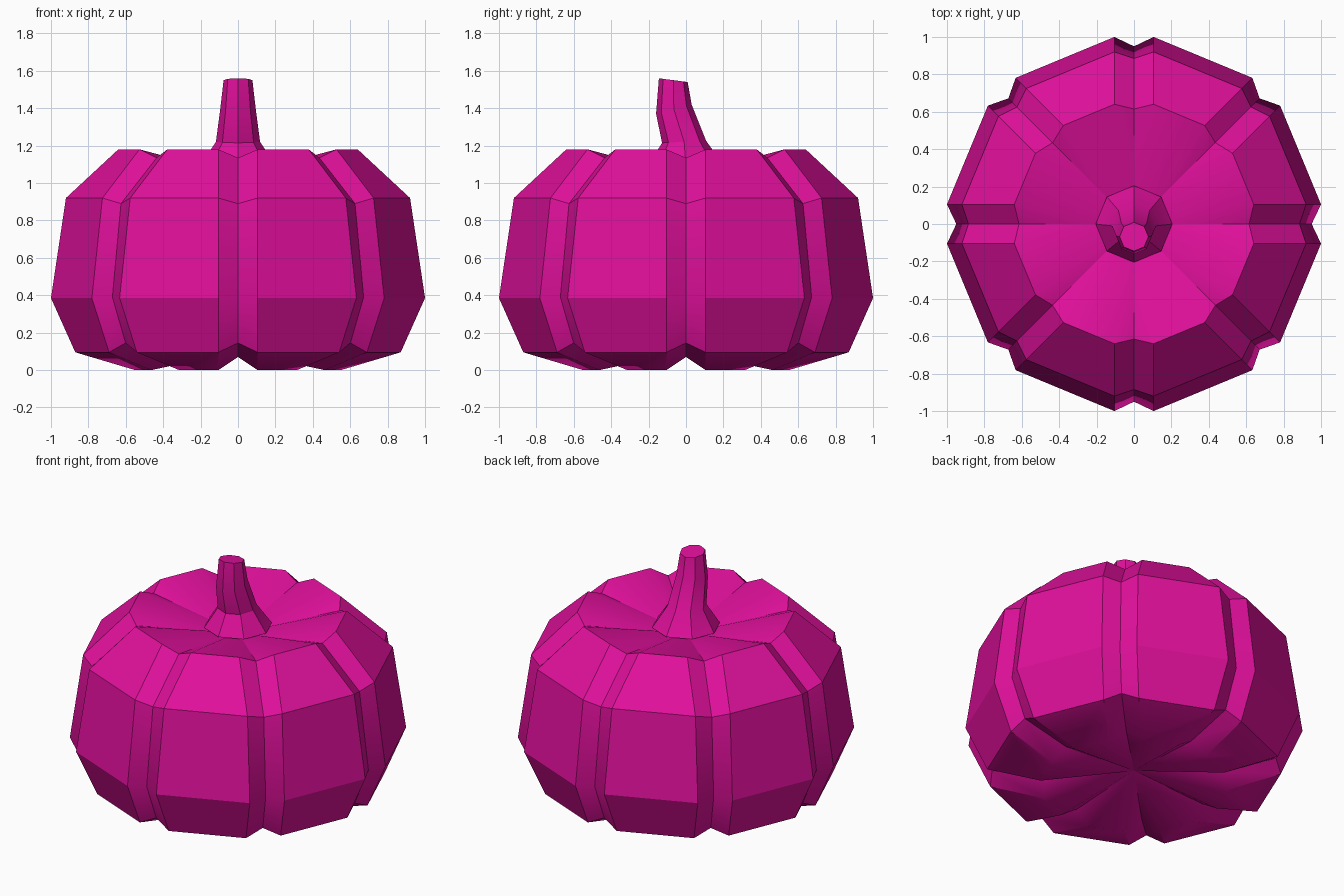
import bpy, math
from mathutils import Vector

if "Cube" in bpy.data.objects:
    bpy.data.objects.remove(bpy.data.objects["Cube"])

mat = bpy.data.materials.new("magenta")
mat.diffuse_color = (0.75, 0.005, 0.33, 1)
mat.use_nodes = True
mat.node_tree.nodes["Principled BSDF"].inputs["Base Color"].default_value = mat.diffuse_color


def skin(name, rings, bottom=None, top=None):
    """Join equal rings with quads; close ends with a centre point or an n-gon."""
    n = len(rings[0])
    verts = [v for r in rings for v in r]
    faces = [(k * n + i, k * n + (i + 1) % n, (k + 1) * n + (i + 1) % n, (k + 1) * n + i)
             for k in range(len(rings) - 1) for i in range(n)]
    last = (len(rings) - 1) * n
    if bottom:
        verts.append(bottom)
        faces += [((i + 1) % n, i, len(verts) - 1) for i in range(n)]
    else:
        faces.append(tuple(reversed(range(n))))
    if top:
        verts.append(top)
        faces += [(last + i, last + (i + 1) % n, len(verts) - 1) for i in range(n)]
    else:
        faces.append(tuple(range(last, last + n)))
    mesh = bpy.data.meshes.new(name)
    mesh.from_pydata(verts, [], faces)
    mesh.materials.append(mat)
    obj = bpy.data.objects.new(name, mesh)
    bpy.context.collection.objects.link(obj)
    bpy.ops.object.select_all(action='DESELECT')
    obj.select_set(True)
    bpy.context.view_layer.objects.active = obj
    bpy.ops.object.shade_smooth_by_angle(angle=math.radians(30))
    return obj


# Pumpkin body: eight lobes separated by grooves of constant width
GROOVE = 0.105


def lobed_ring(r, z, groove_r, groove_z):
    pts = []
    for k in range(8):
        a = k * math.pi / 4
        for x, y, h in ((r, -GROOVE, z), (groove_r, 0, groove_z), (r, GROOVE, z)):
            pts.append((x * math.cos(a) - y * math.sin(a),
                        x * math.sin(a) + y * math.cos(a), h))
    return pts


# lobe radius, lobe height, groove radius, groove height
profile = [(0.55, 0.0, 0.53, 0.07), (0.87, 0.095, 0.85, 0.145), (1.0, 0.385, 0.95, 0.39),
           (0.92, 0.92, 0.885, 0.89), (0.64, 1.18, 0.615, 1.135)]
skin("pumpkin_body", [lobed_ring(*p) for p in profile], (0, 0, 0.1), (0, 0, 1.04))


# Stem: octagonal, flared at the base and leaning forward
def stem_ring(r, y, z, tilt):
    return [(r * math.cos(i * math.pi / 4), y + r * math.sin(i * math.pi / 4),
             z + tilt * math.sin(i * math.pi / 4)) for i in range(8)]


stem = [(0.205, 0, 1.09, 0), (0.118, -0.01, 1.22, 0.005),
        (0.095, -0.065, 1.395, 0.025), (0.077, -0.068, 1.55, -0.01)]
skin("stem", [stem_ring(*s) for s in stem])
